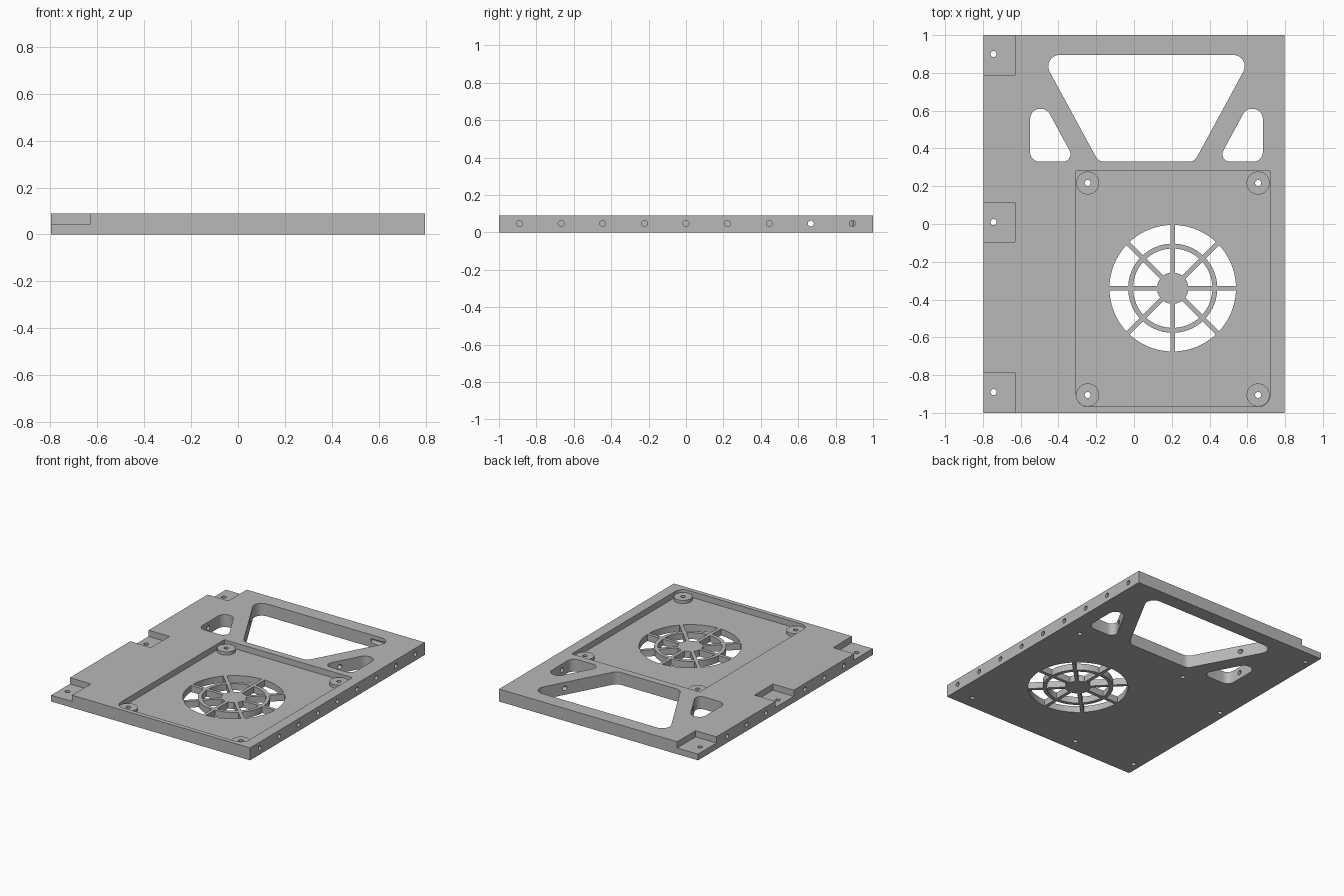
import bpy, bmesh
from math import sin, cos, asin, pi, radians
from mathutils import Vector, Matrix

if "Cube" in bpy.data.objects:
    bpy.data.objects.remove(bpy.data.objects["Cube"])

W, L, T = 0.797, 1.0, 0.09        # half width, half length, thickness
FLOOR, MID = 0.047, 0.045         # recess floor, corner step height
AXIS = 0.066                      # mirror line of the window openings
FAN = (0.205, -0.34)
HOLE_R = 0.016

grey = bpy.data.materials.new("plain_grey")
grey.diffuse_color = (0.48, 0.48, 0.48, 1)
grey.use_nodes = True
grey.node_tree.nodes["Principled BSDF"].inputs["Base Color"].default_value = (0.48, 0.48, 0.48, 1)


def prism(bm, points, z0, z1):
    """Extrude a flat outline between two heights."""
    face = bm.faces.new([bm.verts.new((x, y, z0)) for x, y in points])
    top = bmesh.ops.extrude_face_region(bm, geom=[face])["geom"]
    bmesh.ops.translate(bm, vec=(0, 0, z1 - z0),
                        verts=[v for v in top if isinstance(v, bmesh.types.BMVert)])


def rect(x0, x1, y0, y1):
    return [(x0, y0), (x1, y0), (x1, y1), (x0, y1)]


def arc(cx, cy, r, a0, a1, n):
    return [(cx + r * cos(a0 + (a1 - a0) * i / n), cy + r * sin(a0 + (a1 - a0) * i / n))
            for i in range(n + 1)]


def circle(cx, cy, r, n=24):
    return arc(cx, cy, r, 0, 2 * pi, n)[:-1]


def rounded(corners, radii, n=8):
    """Round each corner of a convex outline with a true arc."""
    out = []
    for i, r in enumerate(radii):
        p = Vector(corners[i])
        u = (Vector(corners[i - 1]) - p).normalized()
        v = (Vector(corners[(i + 1) % len(corners)]) - p).normalized()
        if r == 0:
            out.append(tuple(p))
            continue
        half = u.angle(v) / 2
        centre = p + (u + v).normalized() * (r / sin(half))
        a = p + u * (r * cos(half) / sin(half)) - centre
        b = p + v * (r * cos(half) / sin(half)) - centre
        for k in range(n + 1):
            d = a.lerp(b, k / n)
            # even angular steps along the arc
            t = (k / n) * (pi - 2 * half)
            d = (a * sin(pi - 2 * half - t) + b * sin(t)) / sin(pi - 2 * half)
            out.append(tuple(centre + d))
    return out


def make(name, bm):
    bmesh.ops.recalc_face_normals(bm, faces=bm.faces)
    mesh = bpy.data.meshes.new(name)
    bm.to_mesh(mesh)
    bm.free()
    ob = bpy.data.objects.new(name, mesh)
    mesh.materials.append(grey)
    bpy.context.collection.objects.link(ob)
    return ob


def select(ob):
    bpy.ops.object.select_all(action="DESELECT")
    ob.select_set(True)
    bpy.context.view_layer.objects.active = ob


def cut(ob, cutter):
    cutter.hide_render = True
    mod = ob.modifiers.new("cut", "BOOLEAN")
    mod.operation, mod.solver, mod.object = "DIFFERENCE", "EXACT", cutter
    select(ob)
    bpy.ops.object.modifier_apply(modifier=mod.name)


# Base plate
bm = bmesh.new()
prism(bm, rect(-W, W, -L, L), 0, T)
plate = make("base_plate", bm)

# Fan recess and three edge steps
bm = bmesh.new()
prism(bm, rounded(rect(-0.306, 0.72, -0.967, 0.28), (0.062, 0.062, 0, 0)), FLOOR, T + 0.1)
for y0, y1 in ((-1.1, -0.785), (-0.095, 0.115), (0.79, 1.1)):
    prism(bm, rect(-W - 0.1, -0.63, y0, y1), MID, T + 0.1)
pockets = make("pocket_cutter", bm)

# Window openings: central trapezoid and a mirrored pair of slots
bm = bmesh.new()
half_top, half_low = 0.561, 0.254
trapezoid = [(AXIS - half_low, 0.33), (AXIS + half_low, 0.33),
             (AXIS + half_top, 0.895), (AXIS - half_top, 0.895)]
prism(bm, rounded(trapezoid, (0.05, 0.05, 0.06, 0.06)), -0.1, T + 0.1)
slot = rounded([(-0.55, 0.33), (-0.309, 0.33), (-0.461, 0.61), (-0.55, 0.61)],
               (0.05, 0.04, 0.053, 0.053))
prism(bm, slot, -0.1, T + 0.1)
prism(bm, [(2 * AXIS - x, y) for x, y in slot], -0.1, T + 0.1)

# Fan grille openings between eight spokes, a ring and a hub
bar = 0.012
for k in range(8):
    a = k * pi / 4
    for r0, r1 in ((0.083, 0.21), (0.236, 0.335)):
        s0, s1 = asin(bar / r0), asin(bar / r1)
        outline = (arc(*FAN, r1, a + s1, a + pi / 4 - s1, 10)
                   + arc(*FAN, r0, a + pi / 4 - s0, a + s0, 10))
        prism(bm, outline, -0.1, T + 0.1)
windows = make("window_cutter", bm)

# Vertical screw holes
boss_spots = [(x, y) for x in (-0.245, 0.657) for y in (-0.905, 0.217)]
bm = bmesh.new()
for x, y in boss_spots + [(-0.743, y) for y in (-0.89, 0.01, 0.9)]:
    prism(bm, circle(x, y, HOLE_R), -0.1, T + 0.1)
drills = make("screw_hole_cutter", bm)

# Horizontal holes along both long edges
bm = bmesh.new()
for i in range(-4, 5):
    y = i * 0.2225
    for side in (-1, 1):
        if side < 0 and i in (-4, 0, 4):
            continue                      # the steps replace these
        depth = (0.36 if side > 0 else 0.46) if i >= 2 else 0.07
        length = depth + 0.1
        place = (Matrix.Translation((side * (W + 0.1 - length / 2), y, 0.047))
                 @ Matrix.Rotation(radians(90), 4, "Y"))
        bmesh.ops.create_cone(bm, cap_ends=True, segments=24, radius1=HOLE_R,
                              radius2=HOLE_R, depth=length, matrix=place)
edge_drills = make("edge_hole_cutter", bm)

for cutter in (pockets, windows, drills, edge_drills):
    cut(plate, cutter)

# Fan mounting bosses
bm = bmesh.new()
for x, y in boss_spots:
    prism(bm, circle(x, y, 0.061, 40), FLOOR - 0.01, 0.07)
bosses = make("mounting_bosses", bm)
cut(bosses, drills)

for cutter in (pockets, windows, drills, edge_drills):
    bpy.data.objects.remove(cutter)
for ob in (plate, bosses):
    select(ob)
    bpy.ops.object.shade_smooth_by_angle(angle=radians(30))
